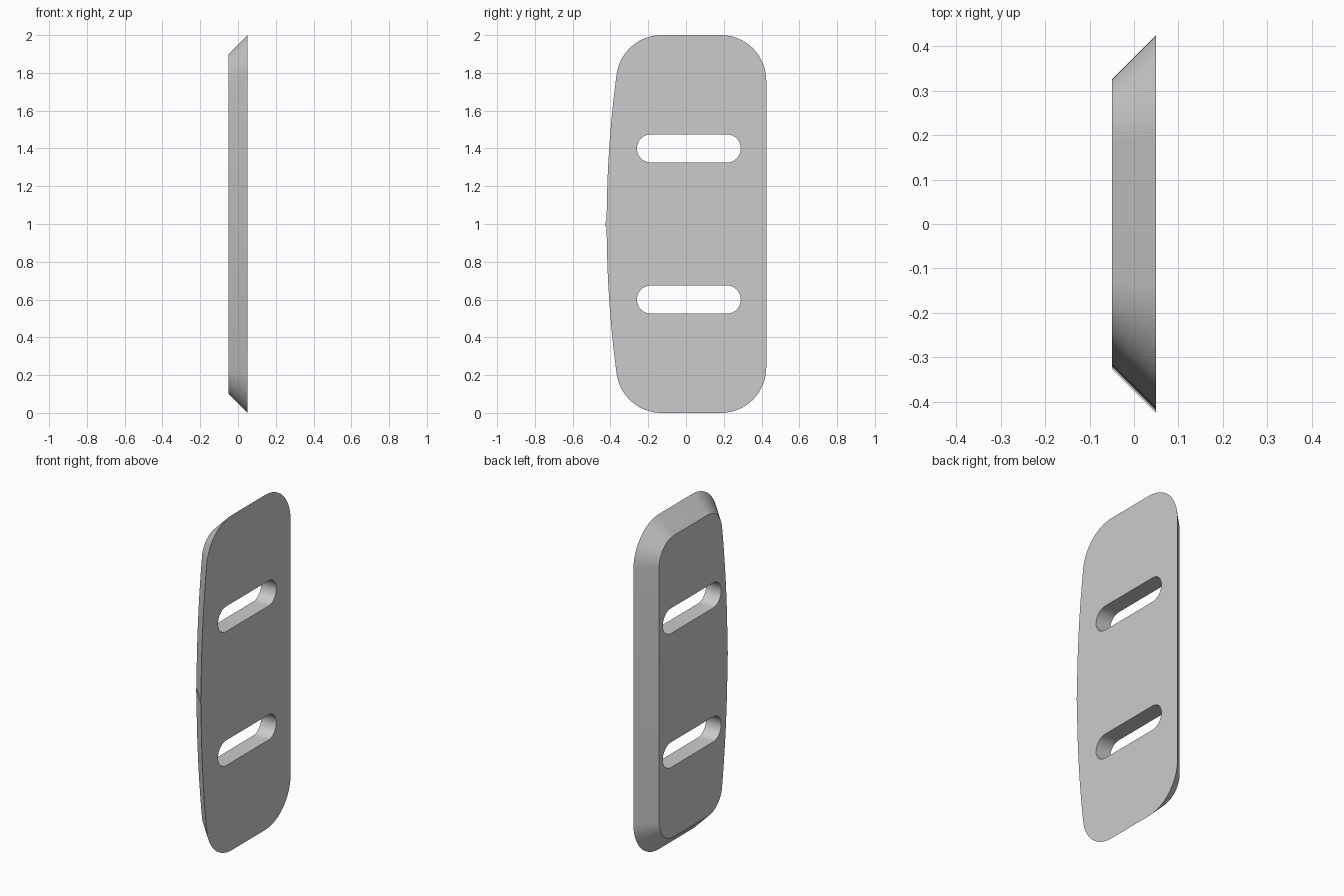
import bpy, bmesh
from math import pi, sin, cos, asin

cube = bpy.data.objects.get("Cube")
if cube:
    bpy.data.objects.remove(cube, do_unlink=True)

HALF = 0.05      # half the plate thickness
BEVEL = 0.1      # inset of the small face
CORNER = 0.24    # corner radius
BOW = 6.0        # radius of the bowed edge


def arc(cy, cz, r, a0, a1, n):
    """Points on an arc in the y-z plane."""
    steps = [a0 + (a1 - a0) * i / n for i in range(n + 1)]
    return [(cy + r * cos(a), cz + r * sin(a)) for a in steps]


def outline(inset):
    """Bowed edge, rounded corners and straight edge, mirrored about mid height."""
    tilt = asin(0.76 / (BOW - CORNER))
    bow_y = BOW - 0.42
    left_y = bow_y - (BOW - CORNER) * cos(tilt)
    r = CORNER - inset
    upper = [(-0.425 + inset, 1.012)]                                   # small centre nib
    upper += arc(bow_y, 1, BOW - inset, pi - 0.002, pi - tilt, 16)      # bowed edge
    upper += arc(left_y, 1.76, r, pi - tilt, pi / 2, 16)[1:]            # front corner
    upper += arc(0.185, 1.76, r, pi / 2, 0, 16)                         # back corner
    return upper + [(y, 2 - z) for y, z in reversed(upper)]


def slot(z):
    """Round-ended slot."""
    return (arc(0.215, z, 0.075, -pi / 2, pi / 2, 20)
            + arc(-0.185, z, 0.075, pi / 2, 3 * pi / 2, 20))


def add_loop(bm, points, x):
    verts = [bm.verts.new((x, y, z)) for y, z in points]
    edges = [bm.edges.new((v, verts[i - 1])) for i, v in enumerate(verts)]
    return verts, edges


# Plate: two capped faces joined by a sloped rim and straight slot walls
bm = bmesh.new()
sides = []
for x, inset in ((HALF, 0), (-HALF, BEVEL)):
    loops = [add_loop(bm, pts, x) for pts in (outline(inset), slot(0.6), slot(1.4))]
    bmesh.ops.triangle_fill(bm, use_beauty=True, normal=(1, 0, 0),
                            edges=[e for _, edges in loops for e in edges])
    sides.append([verts for verts, _ in loops])
for big, small in zip(*sides):
    for i in range(len(big)):
        bm.faces.new((big[i - 1], big[i], small[i], small[i - 1]))
bmesh.ops.recalc_face_normals(bm, faces=bm.faces)

mesh = bpy.data.meshes.new("slotted_plate")
bm.to_mesh(mesh)
bm.free()
plate = bpy.data.objects.new("slotted_plate", mesh)
bpy.context.collection.objects.link(plate)

# Plain grey
grey = bpy.data.materials.new("light_grey")
grey.use_nodes = True
colour = (0.6, 0.6, 0.6, 1)
grey.diffuse_color = colour
grey.node_tree.nodes["Principled BSDF"].inputs["Base Color"].default_value = colour
mesh.materials.append(grey)

# Smooth rounded walls, sharp rims
bpy.ops.object.select_all(action="DESELECT")
plate.select_set(True)
bpy.context.view_layer.objects.active = plate
bpy.ops.object.shade_smooth_by_angle(angle=pi / 6)
